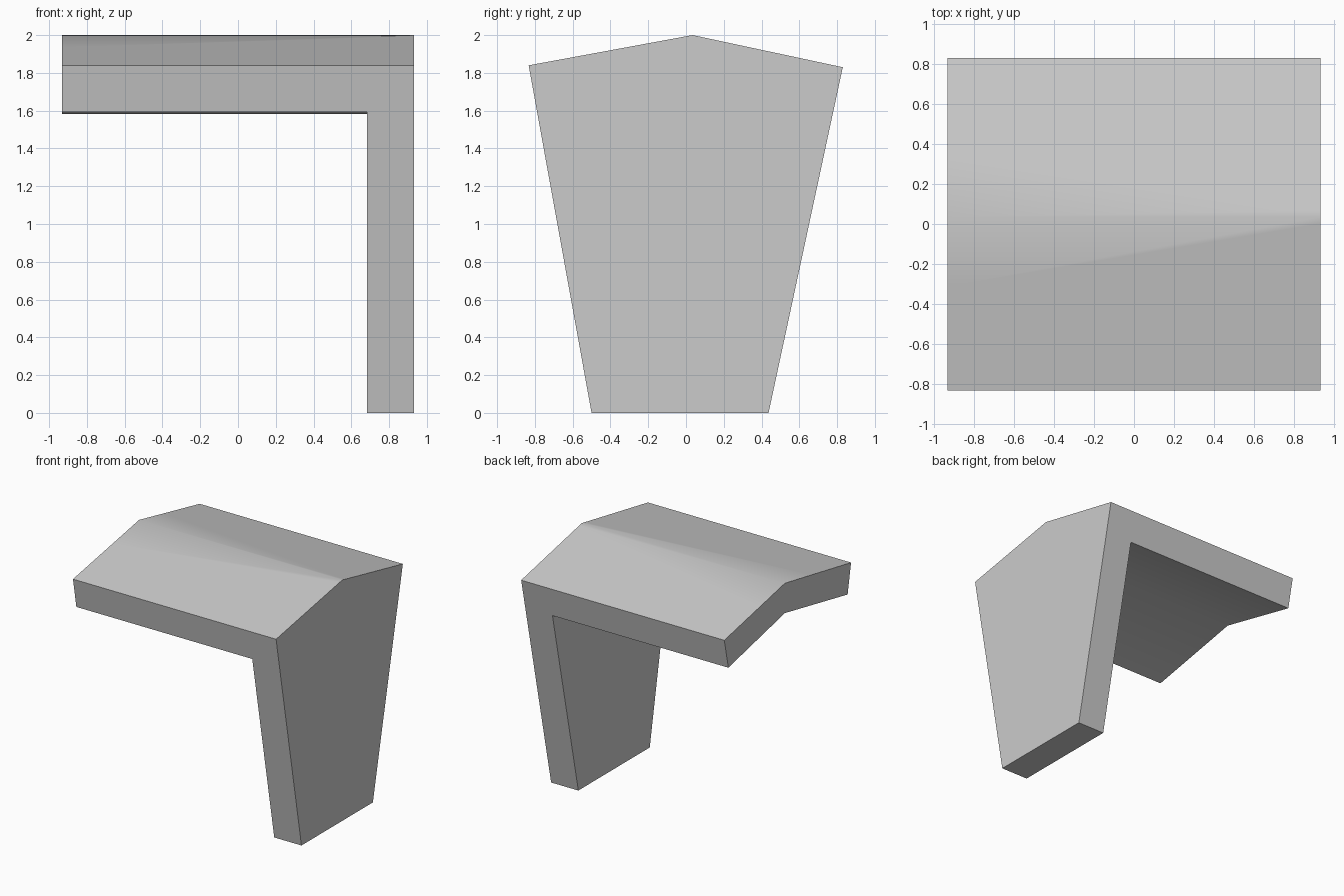
import bpy
import bmesh
import math

default = bpy.data.objects.get("Cube")
if default:
    bpy.data.objects.remove(default, do_unlink=True)

# Main sizes
HALF = 0.933               # half length along x
INNER = 0.683              # inner face of the leg
FRONT, RIDGE, BACK = (-0.833, 1.84), (0.035, 2.0), (0.83, 1.83)
FOOT_F, FOOT_B = (-0.5, 0.0), (0.437, 0.0)
THICK = 0.248              # slab thickness, measured vertically


def mix(a, b, t):
    return tuple(p + (q - p) * t for p, q in zip(a, b))


# Plain grey surface
grey = bpy.data.materials.new("plain grey")
grey.use_nodes = True
colour = (0.6, 0.6, 0.6, 1.0)
grey.diffuse_color = colour
grey.node_tree.nodes["Principled BSDF"].inputs["Base Color"].default_value = colour

bm = bmesh.new()


def row(x, points):
    return [bm.verts.new((x, y, z)) for y, z in points]


def roof(soft):
    # soft is the width of the rounded shading beside the ridge
    return [FRONT, mix(RIDGE, FRONT, soft), RIDGE, mix(RIDGE, BACK, soft), BACK]


# Underside follows the roof, with its edges on the tapered sides
under = [mix(FRONT, FOOT_F, THICK / FRONT[1]),
         (RIDGE[0], RIDGE[1] - THICK),
         mix(BACK, FOOT_B, THICK / BACK[1])]
feet = [FOOT_F, FOOT_B]

top_far, top_leg = row(-HALF, roof(0.4)), row(HALF, roof(0.04))
low_far, low_leg = row(-HALF, under), row(INNER, under)
foot_in, foot_out = row(INNER, feet), row(HALF, feet)

# Roof slopes, underside and sole
for a, b in ((top_far, top_leg), (low_far, low_leg), (foot_in, foot_out)):
    for i in range(len(a) - 1):
        bm.faces.new((a[i], b[i], b[i + 1], a[i + 1]))

# Free end, leg outside and leg inside
for upper, lower in ((top_far, low_far), (top_leg, foot_out), (low_leg, foot_in)):
    bm.faces.new(upper + lower[::-1])

# L-shaped front and back sides
for i in (0, -1):
    bm.faces.new((top_far[i], top_leg[i], foot_out[i],
                  foot_in[i], low_leg[i], low_far[i]))

bmesh.ops.recalc_face_normals(bm, faces=bm.faces)
mesh = bpy.data.meshes.new("canopy_with_leg")
bm.to_mesh(mesh)
bm.free()
mesh.materials.append(grey)

canopy = bpy.data.objects.new("canopy_with_leg", mesh)
bpy.context.collection.objects.link(canopy)
bpy.ops.object.select_all(action='DESELECT')
canopy.select_set(True)
bpy.context.view_layer.objects.active = canopy
bpy.ops.object.shade_smooth_by_angle(angle=math.radians(30))
